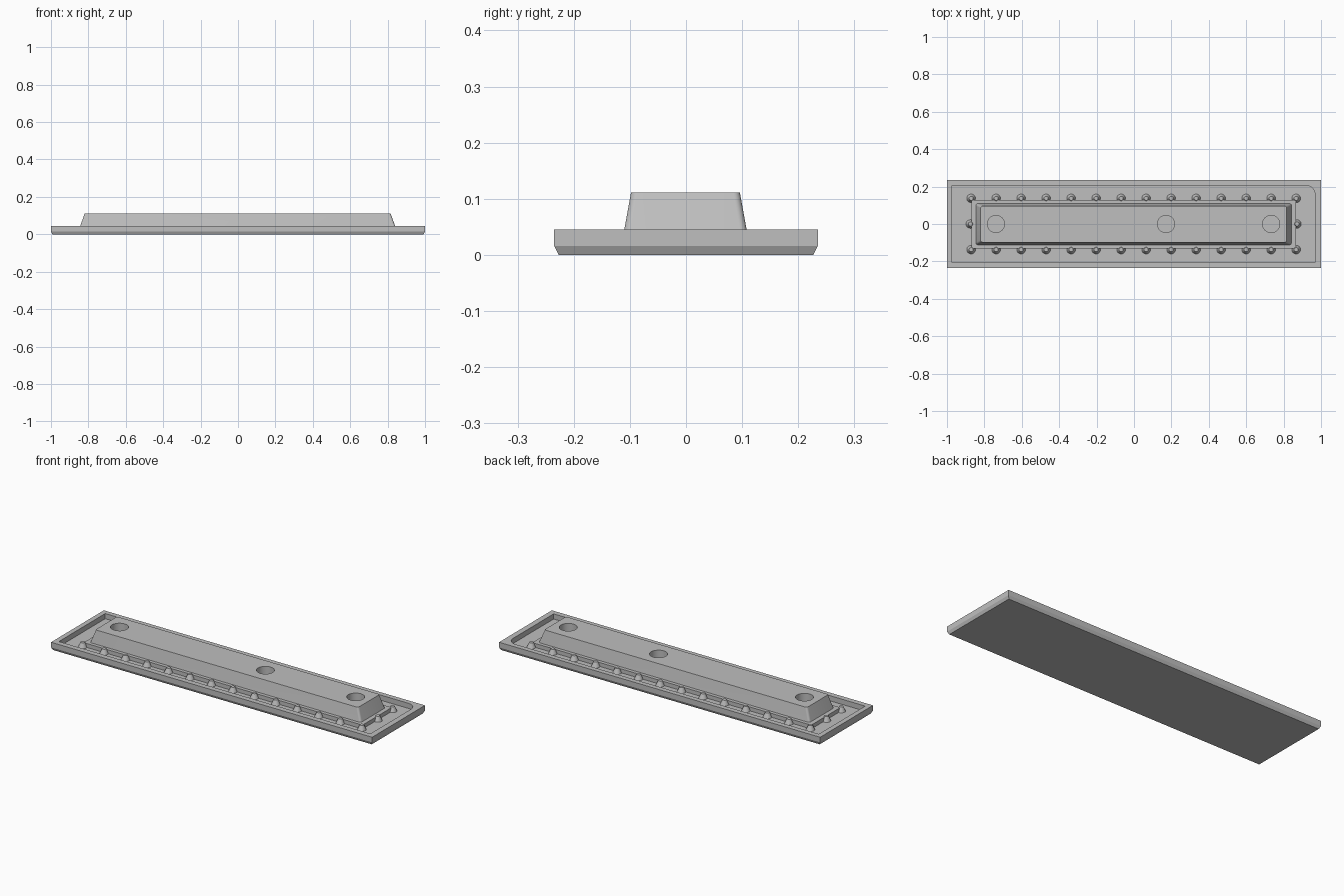
import bpy
import bmesh
import math

cube = bpy.data.objects.get("Cube")
if cube:
    bpy.data.objects.remove(cube, do_unlink=True)

grey = bpy.data.materials.new("plain_grey")
grey.use_nodes = True
COLOUR = (0.52, 0.52, 0.52, 1)
grey.diffuse_color = COLOUR
grey.node_tree.nodes["Principled BSDF"].inputs["Base Color"].default_value = COLOUR

RIM_TOP, FLOOR = 0.045, 0.016


def outline(x0, x1, y0, y1, radii=(0, 0, 0, 0), steps=6):
    """Rectangle, counter-clockwise from the +x +y corner, with rounded corners."""
    corners = [(x1, y1, -1, -1), (x0, y1, 1, -1), (x0, y0, 1, 1), (x1, y0, -1, 1)]
    points = []
    for i, ((x, y, dx, dy), r) in enumerate(zip(corners, radii)):
        if r == 0:
            points.append((x, y))
            continue
        for k in range(steps + 1):
            a = math.pi / 2 * (i + k / steps)
            points.append((x + dx * r + r * math.cos(a), y + dy * r + r * math.sin(a)))
    return points


def loft(name, layers):
    """Solid through stacked outlines, given as (points, z) from the bottom up."""
    bm = bmesh.new()
    rings = [[bm.verts.new((x, y, z)) for x, y in pts] for pts, z in layers]
    bm.faces.new(rings[0][::-1])
    bm.faces.new(rings[-1])
    n = len(rings[0])
    for low, high in zip(rings, rings[1:]):
        for i in range(n):
            j = (i + 1) % n
            bm.faces.new((low[i], low[j], high[j], high[i]))
    mesh = bpy.data.meshes.new(name)
    bm.to_mesh(mesh)
    bm.free()
    obj = bpy.data.objects.new(name, mesh)
    bpy.context.collection.objects.link(obj)
    mesh.materials.append(grey)
    return obj


def circle(x, y, r, n=32):
    return [(x + r * math.cos(2 * math.pi * i / n), y + r * math.sin(2 * math.pi * i / n))
            for i in range(n)]


def activate(obj):
    bpy.ops.object.select_all(action='DESELECT')
    obj.select_set(True)
    bpy.context.view_layer.objects.active = obj


def cut(target, cutter):
    cutter.hide_render = True
    mod = target.modifiers.new("cut", 'BOOLEAN')
    mod.operation = 'DIFFERENCE'
    mod.solver = 'EXACT'
    mod.object = cutter
    activate(target)
    bpy.ops.object.modifier_apply(modifier=mod.name)
    bpy.data.objects.remove(cutter, do_unlink=True)


def smooth(obj):
    activate(obj)
    bpy.ops.object.shade_smooth_by_angle(angle=math.radians(25))


# Tray with chamfered underside and a recess with one rounded corner
full = outline(-1, 1, -0.235, 0.235)
tray = loft("tray", [(outline(-0.992, 0.992, -0.227, 0.227), 0),
                     (full, FLOOR), (full, RIM_TOP)])
recess = outline(-0.972, 0.968, -0.205, 0.207, (0.05, 0, 0, 0))
cut(tray, loft("recess_cutter", [(recess, FLOOR), (recess, 0.1)]))
smooth(tray)

# Low step around the block
step = outline(-0.87, 0.867, -0.131, 0.129)
loft("step", [(step, FLOOR - 0.004), (step, 0.038)])

# Tapered block with three blind holes
r = (0.012,) * 4
block = loft("block", [(outline(-0.847, 0.844, -0.112, 0.11, r), 0.034),
                       (outline(-0.82, 0.816, -0.098, 0.096, r), 0.111)])
for x in (-0.738, 0.171, 0.733):
    cut(block, loft("hole_cutter", [(circle(x, 0, 0.046), 0.045),
                                    (circle(x, 0, 0.046), 0.2)]))
smooth(block)

# Tapered pegs along both long sides and at the middle of each end
COUNT = 14
spots = [(-0.871 + 1.738 * i / (COUNT - 1), s * 0.137) for i in range(COUNT) for s in (-1, 1)]
spots += [(-0.875, 0), (0.871, 0)]
for i, (x, y) in enumerate(spots):
    peg = loft(f"peg_{i + 1}", [(circle(x, y, 0.025, 20), FLOOR - 0.004),
                                (circle(x, y, 0.011, 20), 0.043)])
    smooth(peg)
